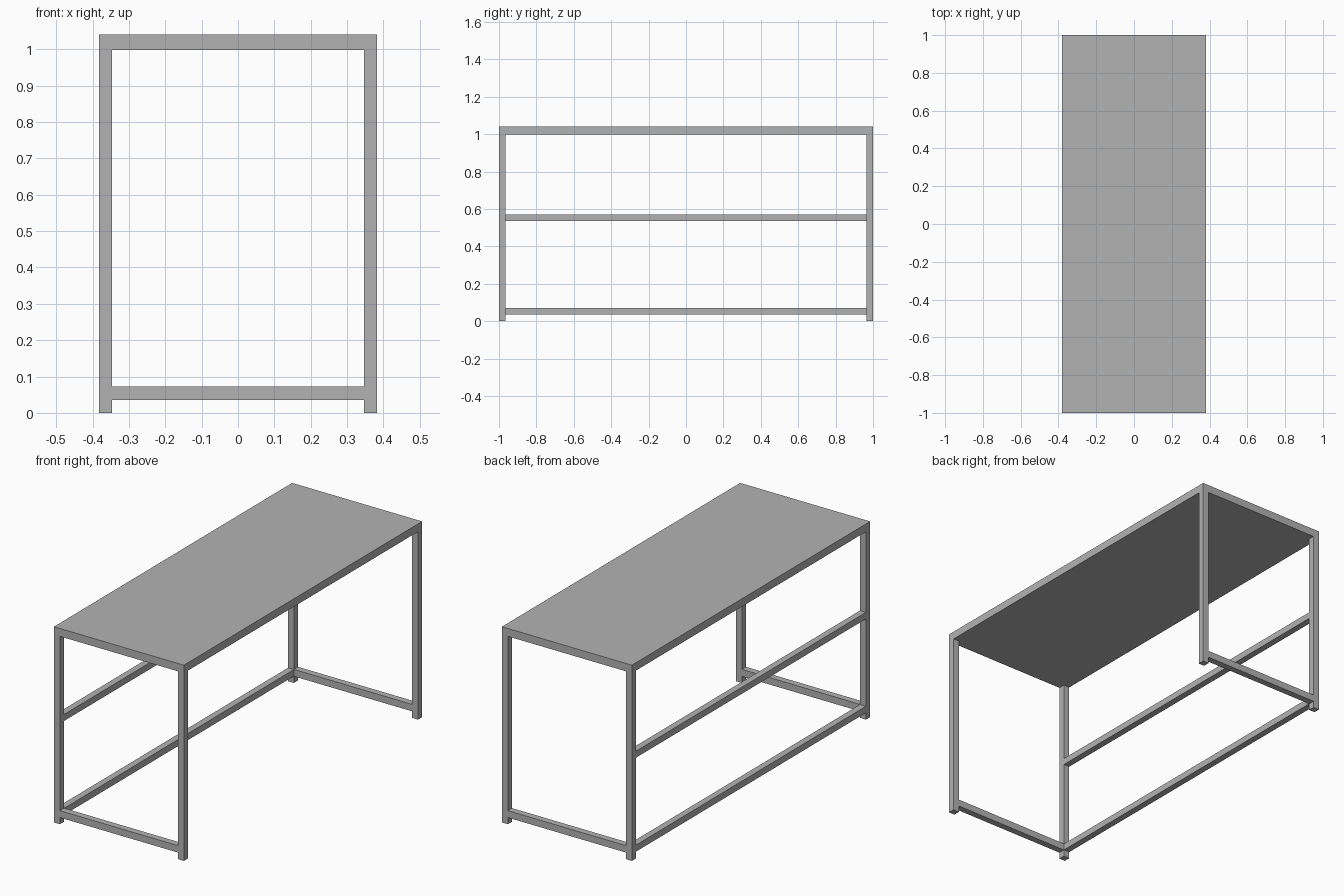
import bpy

cube = bpy.data.objects.get("Cube")
if cube:
    bpy.data.objects.remove(cube, do_unlink=True)

# Overall half sizes, heights and bar thickness
HX, HY, TOP, UNDER, BAR = 0.382, 1.0, 1.04, 0.998, 0.035
IX, IY = HX - BAR, HY - BAR

grey = bpy.data.materials.new("grey_metal")
grey.use_nodes = True
colour = (0.45, 0.45, 0.45, 1)
grey.diffuse_color = colour
grey.node_tree.nodes["Principled BSDF"].inputs["Base Color"].default_value = colour


def box(name, x, y, z):
    """Add a box spanning the given (low, high) ranges."""
    spans = (x, y, z)
    bpy.ops.mesh.primitive_cube_add(size=1, location=[(a + b) / 2 for a, b in spans])
    ob = bpy.context.object
    ob.name = name
    ob.scale = [b - a for a, b in spans]
    bpy.ops.object.transform_apply(location=False, rotation=False, scale=True)
    ob.data.materials.append(grey)


def edge(side, inner, outer):
    """Range of a bar lying along one outer side."""
    return (inner, outer) if side > 0 else (-outer, -inner)


# Table top
box("table_top", (-HX, HX), (-HY, HY), (UNDER, TOP))

# Legs and end rails
for sy, end in ((-1, "front"), (1, "back")):
    y = edge(sy, IY, HY)
    for sx, side in ((-1, "right"), (1, "left")):
        box(f"{end}_{side}_leg", edge(sx, IX, HX), y, (0, UNDER))
    box(f"{end}_end_rail", (-IX, IX), y, (BAR, 2 * BAR + 0.002))

# Long rails along one side only
for name, z in (("lower", BAR + 0.001), ("middle", 0.535)):
    box(f"{name}_side_rail", (-HX, -IX), (-IY, IY), (z, z + BAR))
